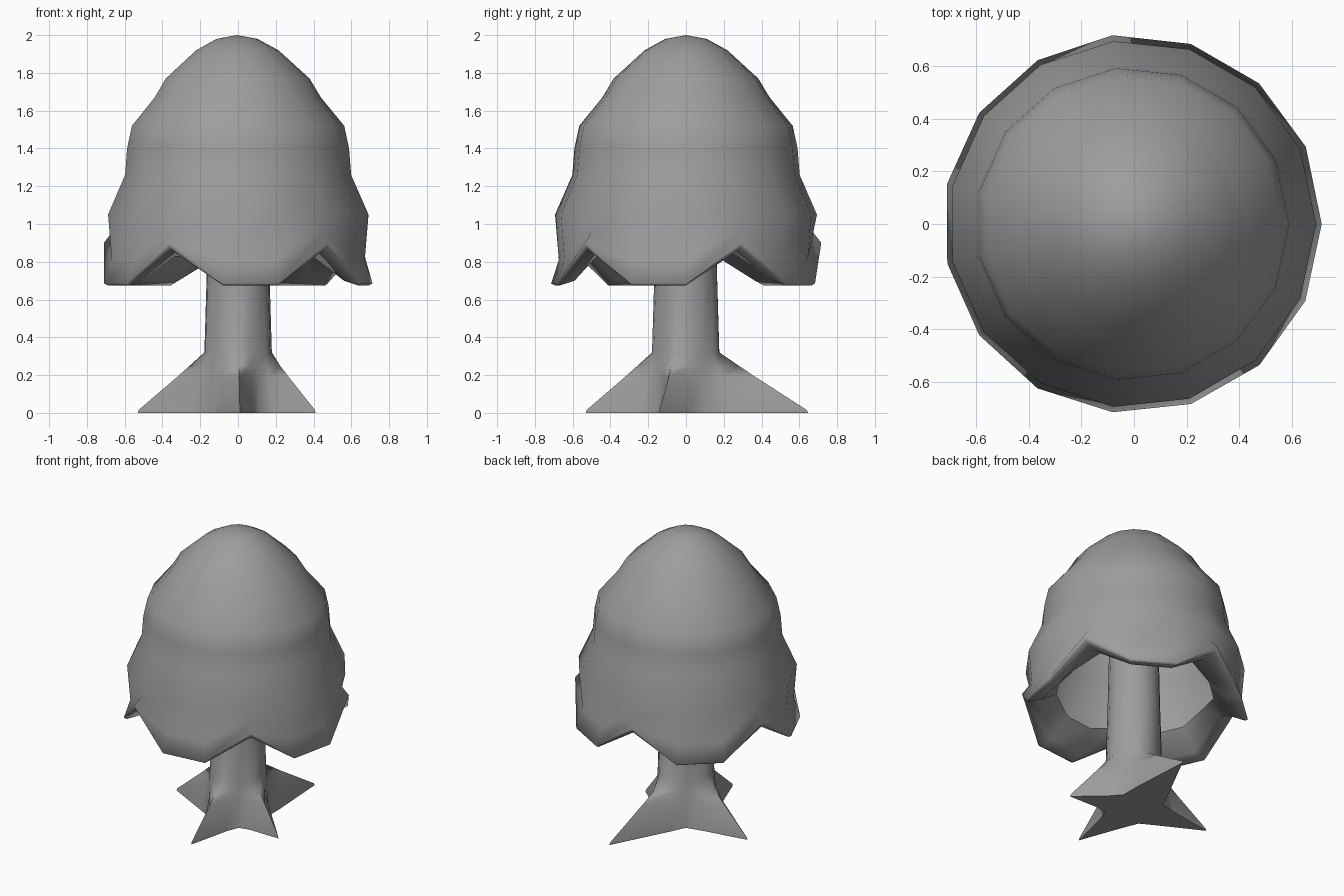
import bpy, bmesh, math

if "Cube" in bpy.data.objects:
    bpy.data.objects.remove(bpy.data.objects["Cube"])

grey = bpy.data.materials.new("dark_grey")
grey.diffuse_color = (0.34, 0.34, 0.34, 1)
grey.use_nodes = True
grey.node_tree.nodes["Principled BSDF"].inputs["Base Color"].default_value = grey.diffuse_color


def loft(name, rings, angle, start_open=False, end=None):
    """Skin a stack of closed rings; the last ring closes to a point or a cap."""
    bm = bmesh.new()
    loops = [[bm.verts.new(p) for p in ring] for ring in rings]
    n = len(loops[0])
    for a, b in zip(loops, loops[1:]):
        for i in range(n):
            j = (i + 1) % n
            bm.faces.new((a[i], a[j], b[j], b[i]))
    if not start_open:
        bm.faces.new(loops[0][::-1])
    if end:
        tip = bm.verts.new(end)
        for i in range(n):
            bm.faces.new((loops[-1][i], loops[-1][(i + 1) % n], tip))
    else:
        bm.faces.new(loops[-1])
    mesh = bpy.data.meshes.new(name)
    bm.to_mesh(mesh)
    bm.free()
    mesh.materials.append(grey)
    obj = bpy.data.objects.new(name, mesh)
    bpy.context.collection.objects.link(obj)
    bpy.ops.object.select_all(action='DESELECT')
    obj.select_set(True)
    bpy.context.view_layer.objects.active = obj
    bpy.ops.object.shade_smooth_by_angle(angle=math.radians(angle))
    return obj


# Canopy: 15-sided hollow dome with an inward lip; every third rim vertex is a notch
SIDES = 15
CX = -0.006
# each row: lobe radius, lobe height, notch radius, notch height
profile = [
    (0.50, 0.83, 0.50, 0.88), (0.62, 0.70, 0.61, 0.85), (0.70, 0.675, 0.70, 0.865),
    (0.718, 0.685, 0.72, 0.90), (0.677, 0.81, 0.677, 0.955),
] + [(r, z, r, z) for r, z in (
    (0.697, 1.05), (0.605, 1.26), (0.594, 1.40), (0.568, 1.52),
    (0.445, 1.67), (0.385, 1.77), (0.22, 1.92), (0.11, 1.98))]
rings = []
for rl, zl, rn, zn in profile:
    ring = []
    for k in range(SIDES):
        a = math.tau * k / SIDES
        r, z = (rn, zn) if k % 3 == 1 else (rl, zl)
        ring.append((CX + r * math.cos(a), r * math.sin(a), z))
    rings.append(ring)
loft("canopy", rings, 100, start_open=True, end=(CX, 0, 2.0))

# Trunk: round stem that flares into four pointed roots
tips = [(0.14, 0.645), (-0.53, 0.08), (0.01, -0.53), (0.41, -0.14)]
polar = [(math.atan2(y, x) % math.tau, math.hypot(x, y)) for x, y in tips]
spokes = []
for i, (a, r) in enumerate(polar):
    b, rb = polar[(i + 1) % 4]
    gap = (b - a) % math.tau
    for f, reach in ((0, r), (0.25, 0.18 + 0.2 * (r - 0.18)), (0.5, 0.19),
                     (0.75, 0.18 + 0.2 * (rb - 0.18))):
        spokes.append((a + f * gap, reach))
levels = [(0.0, 1.0, 0.18), (0.015, 0.99, 0.18), (0.19, 0.41, 0.18),
          (0.25, 0.22, 0.18), (0.32, 0.0, 0.18), (0.75, 0.0, 0.167), (1.3, 0.0, 0.155)]
rings = [[((base + k * (reach - 0.18)) * math.cos(a),
           (base + k * (reach - 0.18)) * math.sin(a), z) for a, reach in spokes]
         for z, k, base in levels]
loft("trunk_with_roots", rings, 80)
